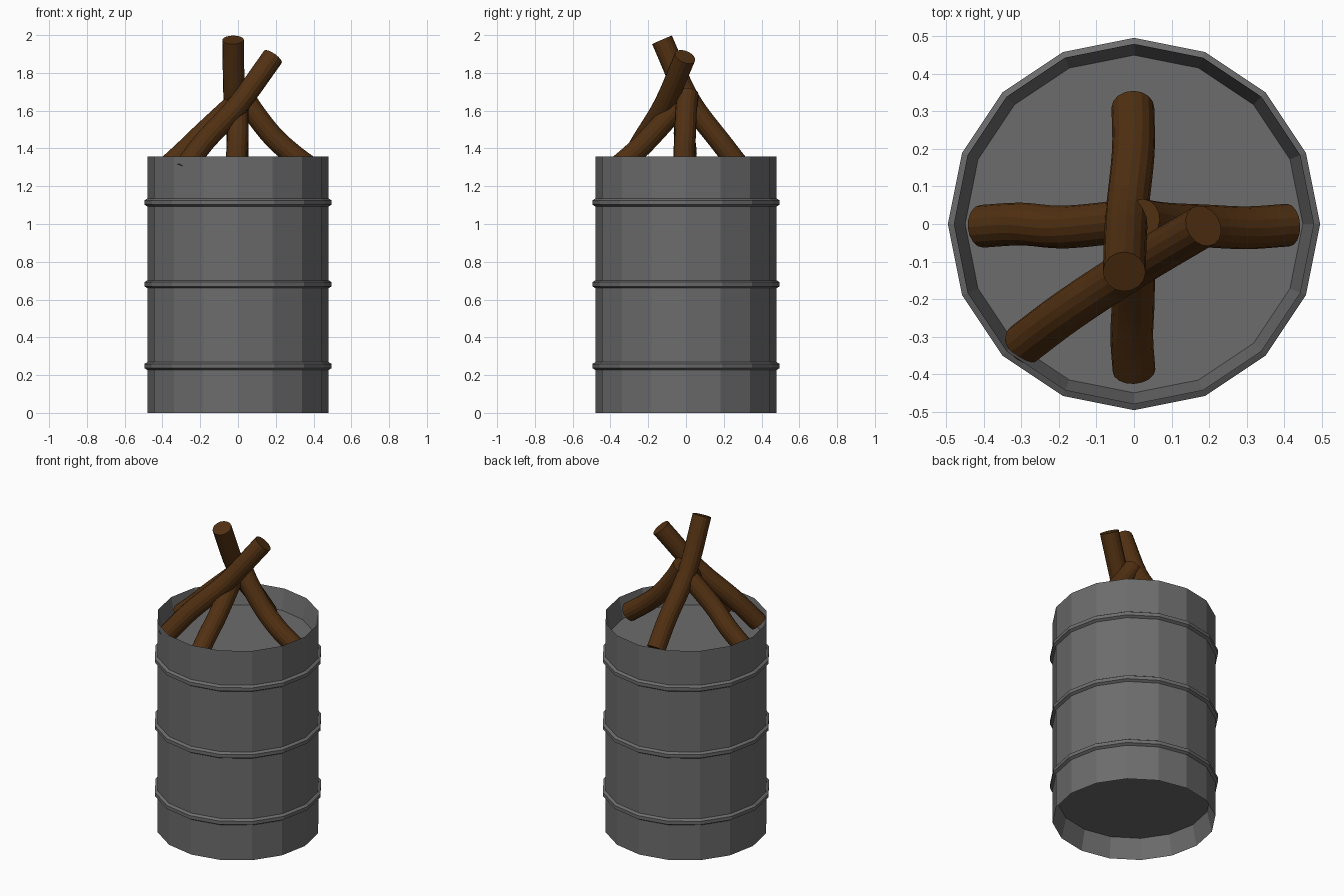
import bpy, bmesh, math
from mathutils import Vector

if "Cube" in bpy.data.objects:
    bpy.data.objects.remove(bpy.data.objects["Cube"])


def material(name, rgb):
    m = bpy.data.materials.new(name)
    m.diffuse_color = (*rgb, 1)
    m.use_nodes = True
    m.node_tree.nodes["Principled BSDF"].inputs["Base Color"].default_value = m.diffuse_color
    return m


steel = material("grey_steel", (0.15, 0.15, 0.15))
wood = material("brown_wood", (0.083, 0.03, 0.006))


def skin(name, rings, mat, closed=False):
    """Bridge equal-sized vertex rings, capping both ends unless closed."""
    bm = bmesh.new()
    rows = [[bm.verts.new(p) for p in ring] for ring in rings]
    n = len(rows[0])
    pairs = list(zip(rows, rows[1:])) + ([(rows[-1], rows[0])] if closed else [])
    for a, b in pairs:
        for i in range(n):
            j = (i + 1) % n
            bm.faces.new((a[i], a[j], b[j], b[i]))
    if not closed:
        bm.faces.new(rows[0][::-1])
        bm.faces.new(rows[-1])
    bmesh.ops.recalc_face_normals(bm, faces=bm.faces)
    me = bpy.data.meshes.new(name)
    bm.to_mesh(me)
    bm.free()
    me.materials.append(mat)
    ob = bpy.data.objects.new(name, me)
    bpy.context.collection.objects.link(ob)
    return ob


def circle(r, z, n=16):
    return [(r * math.cos(2 * math.pi * i / n), r * math.sin(2 * math.pi * i / n), z)
            for i in range(n)]


# Barrel: recessed bottom, wall with three raised hoops, recessed lid
profile = [(0.45, 0.13), (0.48, 0)]
for z in (0.248, 0.681, 1.114):
    profile += [(0.48, z - 0.021), (0.496, z - 0.011),
                (0.496, z + 0.011), (0.48, z + 0.021)]
profile += [(0.48, 1.357), (0.45, 1.228)]
skin("barrel", [circle(r, z) for r, z in profile], steel)


def log(name, points, r=0.057, n=16, steps=4):
    """Round log along a smooth curve through the points."""
    p = [Vector(q) for q in points]
    p = [2 * p[0] - p[1]] + p + [2 * p[-1] - p[-2]]
    path = []
    for i in range(1, len(p) - 2):
        a, b, c, d = p[i - 1:i + 3]
        for s in range(steps):
            t = s / steps
            path.append(0.5 * (2 * b + (c - a) * t + (2 * a - 5 * b + 4 * c - d) * t * t
                               + (3 * b - a - 3 * c + d) * t ** 3))
    path.append(p[-2])
    side = (p[-1] - p[0]).cross(Vector((0, 0, 1)))
    rings = []
    for i, c in enumerate(path):
        t = (path[min(i + 1, len(path) - 1)] - path[max(i - 1, 0)]).normalized()
        u = (side - t * side.dot(t)).normalized()
        v = t.cross(u)
        rings.append([c + r * (u * math.cos(2 * math.pi * k / n) + v * math.sin(2 * math.pi * k / n))
                      for k in range(n)])
    return skin(name, rings, wood)


# Stacked logs leaning together over the lid
log("back_log", [(-0.003, 0.31, 1.27), (-0.002, 0.19, 1.425),
                 (-0.02, 0.015, 1.66), (-0.026, -0.127, 1.975)])
log("front_left_log", [(-0.295, -0.32, 1.28), (-0.175, -0.23, 1.44),
                       (0.0, -0.115, 1.63), (0.185, -0.005, 1.885)])
log("left_log", [(-0.405, -0.006, 1.275), (-0.3, 0.0, 1.37),
                 (-0.18, -0.008, 1.485), (0.015, 0.012, 1.665)])
log("right_log", [(0.41, -0.003, 1.28), (0.30, -0.01, 1.36),
                  (0.188, -0.005, 1.46), (0.085, 0.0, 1.59), (0.02, 0.01, 1.69)])
log("front_log", [(0.0, -0.39, 1.28), (-0.006, -0.3, 1.355),
                  (-0.002, -0.2, 1.45), (0.0, -0.01, 1.66)])
